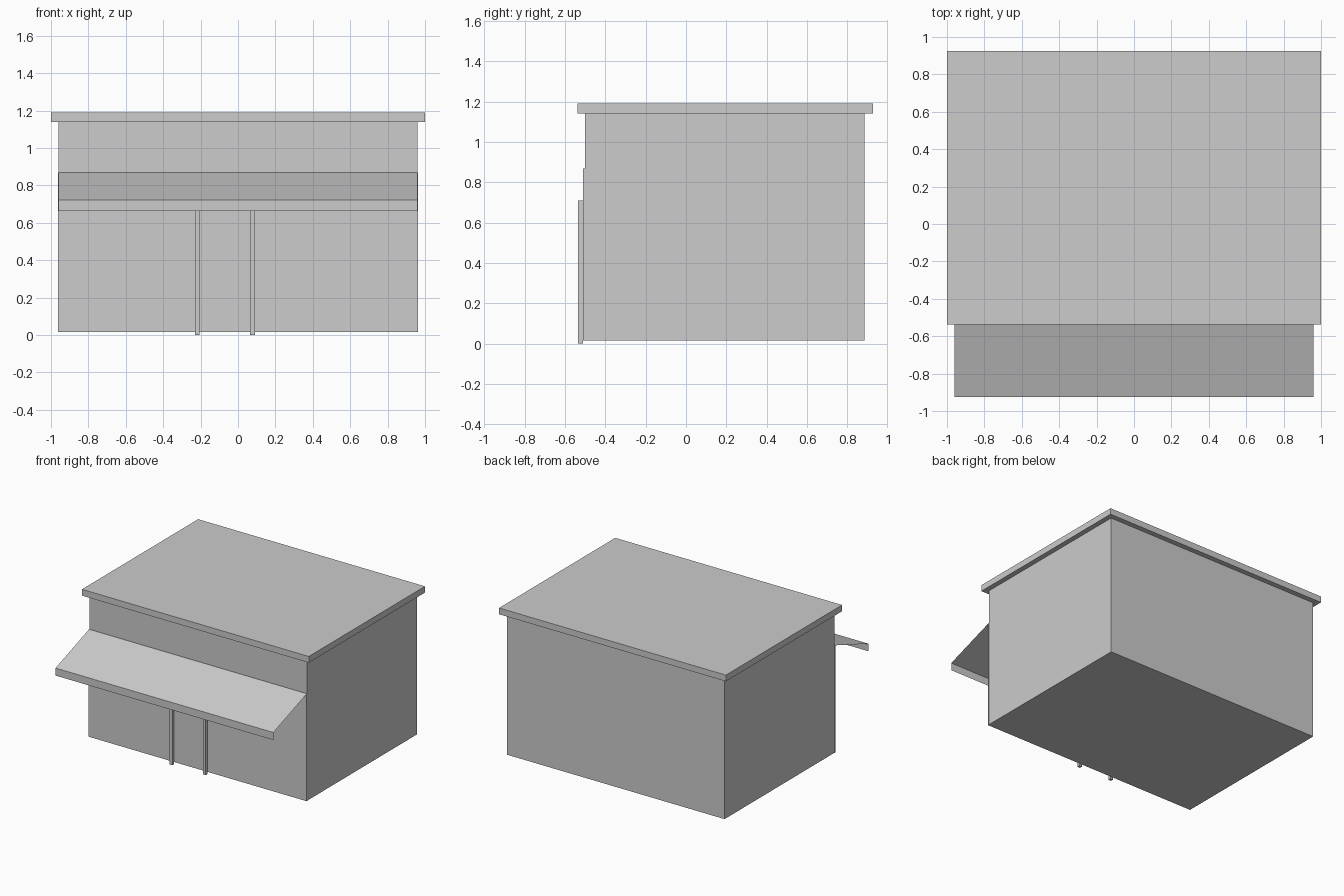
import bpy
import bmesh

if "Cube" in bpy.data.objects:
    bpy.data.objects.remove(bpy.data.objects["Cube"])

grey = bpy.data.materials.new("plain grey")
grey.diffuse_color = (0.604, 0.604, 0.604, 1)
grey.use_nodes = True
grey.node_tree.nodes["Principled BSDF"].inputs["Base Color"].default_value = grey.diffuse_color


def finish(name, bm):
    mesh = bpy.data.meshes.new(name)
    bm.to_mesh(mesh)
    bm.free()
    mesh.materials.append(grey)
    obj = bpy.data.objects.new(name, mesh)
    bpy.context.collection.objects.link(obj)
    return obj


def box(name, x, y, z):
    """Box given by its (min, max) range on each axis."""
    bm = bmesh.new()
    bmesh.ops.create_cube(bm, size=1)
    for v in bm.verts:
        v.co = [r[0] if c < 0 else r[1] for c, r in zip(v.co, (x, y, z))]
    return finish(name, bm)


def sheet(name, half_width, profile):
    """Thin sheet: a (y, z) profile swept across x."""
    bm = bmesh.new()
    rows = [[bm.verts.new((x, y, z)) for x in (-half_width, half_width)]
            for y, z in profile]
    for a, b in zip(rows, rows[1:]):
        bm.faces.new((a[0], b[0], b[1], a[1]))
    return finish(name, bm)


# Building body, with a slightly thicker shopfront on the lower wall
box("building_body", (-0.96, 0.96), (-0.50, 0.885), (0.016, 1.14))
box("shopfront_wall", (-0.962, 0.962), (-0.51, -0.50), (0.016, 0.868))

# Overhanging flat roof
box("roof_slab", (-1.0, 1.0), (-0.537, 0.926), (1.14, 1.19))

# Sloping awning with a hanging front valance
sheet("awning", 0.96, [(-0.51, 0.868), (-0.926, 0.722), (-0.926, 0.662)])

# Door frame: two posts and a lintel
for side, x in (("left", -0.23), ("right", 0.065)):
    box("door_post_" + side, (x, x + 0.025), (-0.535, -0.51), (0.0, 0.71))
box("door_lintel", (-0.205, 0.065), (-0.535, -0.51), (0.685, 0.71))
